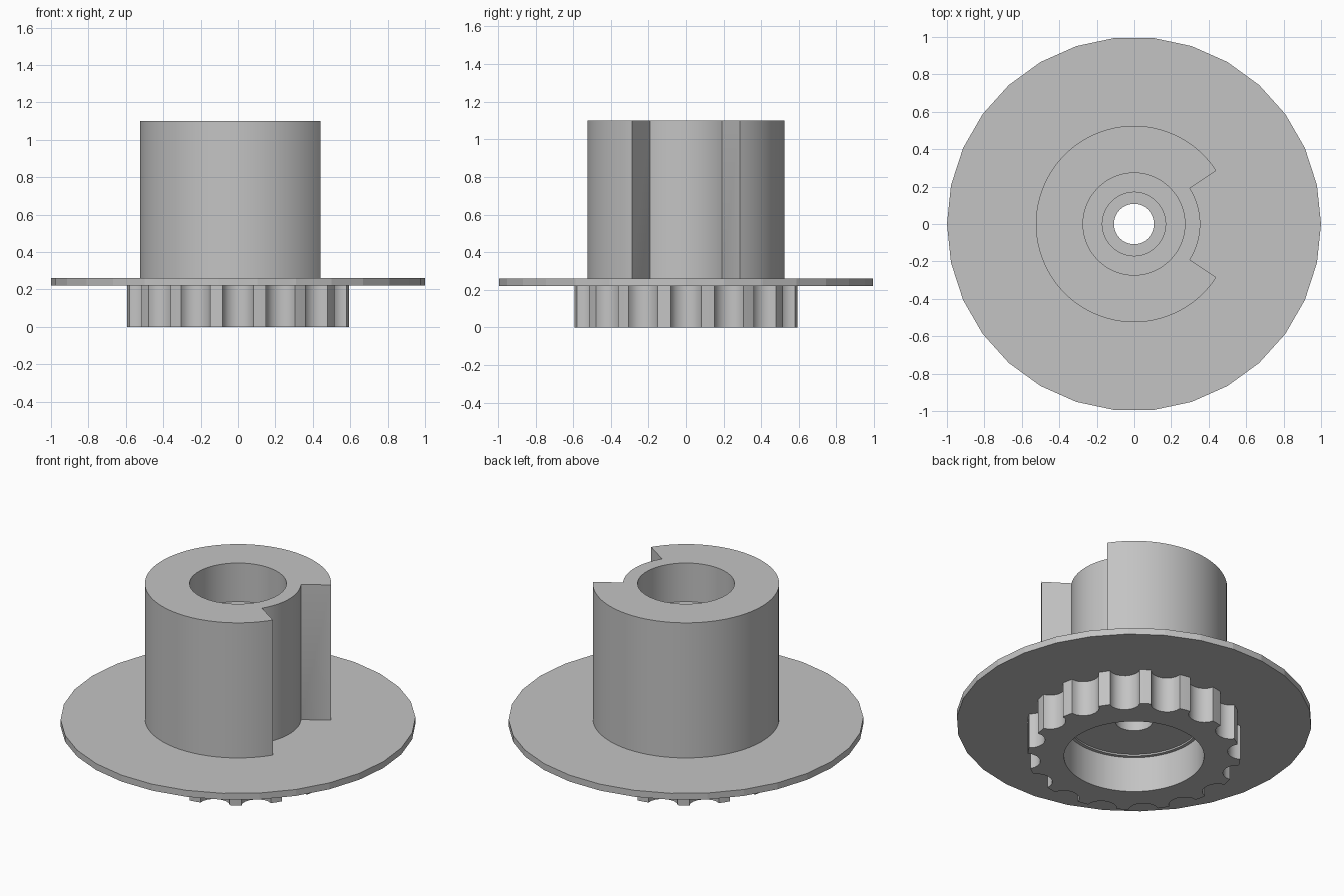
import bpy, bmesh
from math import radians, sin, cos, pi

cube = bpy.data.objects.get("Cube")
if cube:
    bpy.data.objects.remove(cube, do_unlink=True)

grey = bpy.data.materials.new("plain grey")
grey.use_nodes = True
colour = (0.55, 0.55, 0.55, 1)
grey.diffuse_color = colour
grey.node_tree.nodes["Principled BSDF"].inputs["Base Color"].default_value = colour


def loft(name, outline, rings, smooth):
    """Join rings into a closed body. A ring radius of None uses the outline's own radii."""
    bm = bmesh.new()
    loops = []
    for radius, z in rings:
        loop = []
        for angle, edge in outline:
            r = edge if radius is None else radius
            loop.append(bm.verts.new((r * cos(radians(angle)), r * sin(radians(angle)), z)))
        loops.append(loop)
    n = len(outline)
    for k, a in enumerate(loops):
        b = loops[(k + 1) % len(loops)]
        for i in range(n):
            j = (i + 1) % n
            bm.faces.new((a[i], a[j], b[j], b[i]))
    bmesh.ops.recalc_face_normals(bm, faces=bm.faces)
    mesh = bpy.data.meshes.new(name)
    bm.to_mesh(mesh)
    bm.free()
    mesh.materials.append(grey)
    obj = bpy.data.objects.new(name, mesh)
    bpy.context.collection.objects.link(obj)
    if smooth:
        bpy.ops.object.select_all(action='DESELECT')
        obj.select_set(True)
        bpy.context.view_layer.objects.active = obj
        bpy.ops.object.shade_smooth_by_angle(angle=radians(30))
    return obj


FLANGE_BOTTOM, FLANGE_TOP, HUB_TOP = 0.22, 0.26, 1.10
HOLE, CEILING = 0.108, 0.23

# Hub: cylinder with a wide notch on one side and a stepped bore
notch = [(a, 0.355) for a in [-32.6, *range(-30, 31, 3), 32.6]]
wall = [(a, 0.525) for a in range(33, 328, 3)]
loft("hub", notch + wall, [
    (None, FLANGE_TOP), (None, HUB_TOP),
    (0.273, HUB_TOP), (0.273, 0.86),
    (0.17, 0.86), (0.17, 0.45),
    (HOLE, 0.45), (HOLE, CEILING)], True)

# Flange: thin faceted disc
disc = [(i * 12, 1.0) for i in range(30)]
loft("flange", disc, [
    (0.3, FLANGE_TOP), (None, FLANGE_TOP),
    (None, FLANGE_BOTTOM), (0.5, FLANGE_BOTTOM)], False)

# Toothed pulley: rounded grooves round the rim, recess underneath
TEETH, STEPS = 16, 8
pitch = 360 / TEETH
rim = []
for t in range(TEETH):
    for s in range(STEPS + 1):
        turn = pi * s / STEPS
        rim.append((t * pitch - 8 * cos(turn), 0.6 - 0.07 * sin(turn)))
    rim.append(((t + 0.5) * pitch, 0.6))
loft("toothed_pulley", rim, [
    (None, FLANGE_BOTTOM), (None, 0),
    (0.395, 0), (0.395, FLANGE_BOTTOM),
    (0.375, FLANGE_BOTTOM), (0.375, CEILING),
    (HOLE, CEILING), (0.4, 0.24)], True)
